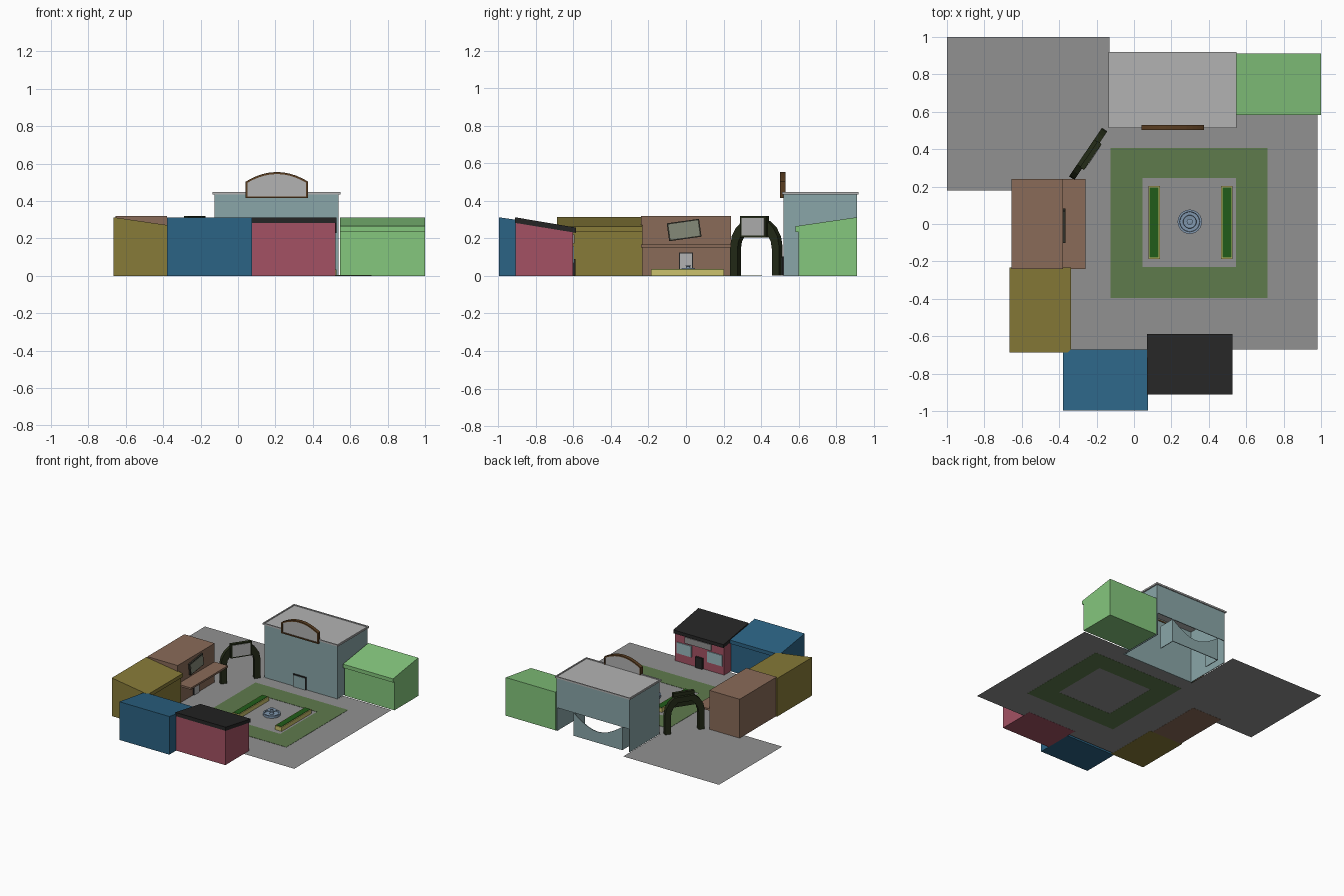
import bpy, bmesh, math
from mathutils import Matrix, Vector

if "Cube" in bpy.data.objects:
    bpy.data.objects.remove(bpy.data.objects["Cube"])

MATS = {}


def paint(ob, rgb):
    if rgb:
        if rgb not in MATS:
            m = bpy.data.materials.new("paint_%d" % len(MATS))
            # display colour to linear
            m.diffuse_color = (*[((c + .055) / 1.055) ** 2.4 for c in rgb], 1)
            m.use_nodes = True
            m.node_tree.nodes["Principled BSDF"].inputs["Base Color"].default_value = m.diffuse_color
            MATS[rgb] = m
        ob.data.materials.append(MATS[rgb])
    return ob


def finish(name, bm, rgb, mat=None):
    bmesh.ops.recalc_face_normals(bm, faces=bm.faces)
    me = bpy.data.meshes.new(name)
    bm.to_mesh(me)
    bm.free()
    ob = bpy.data.objects.new(name, me)
    bpy.context.collection.objects.link(ob)
    if mat:
        ob.matrix_world = mat
    return paint(ob, rgb)


def prism(name, pts, vec, rgb=None, mat=None):
    """Polygon pts (3D) extruded along vec; a zero vec leaves a flat face."""
    bm = bmesh.new()
    f = bm.faces.new([bm.verts.new(p) for p in pts])
    if Vector(vec).length:
        r = bmesh.ops.extrude_face_region(bm, geom=[f], use_keep_orig=True)
        vs = [v for v in r["geom"] if isinstance(v, bmesh.types.BMVert)]
        bmesh.ops.translate(bm, verts=vs, vec=vec)
    return finish(name, bm, rgb, mat)


def box(name, x0, x1, y0, y1, z0, z1, rgb=None, mat=None):
    return prism(name, [(x0, y0, z0), (x1, y0, z0), (x1, y1, z0), (x0, y1, z0)],
                 (0, 0, z1 - z0), rgb, mat)


def lathe(name, prof, loc, rgb, n=24):
    bm = bmesh.new()
    rings = [[bm.verts.new((r * math.cos(2 * math.pi * i / n), r * math.sin(2 * math.pi * i / n), z))
              for i in range(n)] for r, z in prof]
    for a, b in zip(rings, rings[1:]):
        for i in range(n):
            j = (i + 1) % n
            bm.faces.new((a[i], a[j], b[j], b[i]))
    bm.faces.new(rings[0])
    bm.faces.new(rings[-1])
    return finish(name, bm, rgb, Matrix.Translation(loc))


GREY, DARK, PALE = (.57, .57, .57), (.145, .145, .145), (.70, .70, .70)
TEAL, BROWN, OLIVE = (.54, .65, .66), (.54, .42, .345), (.14, .17, .09)
YELLOW, HEDGE, WATER = (.80, .76, .43), (.13, .36, .10), (.50, .59, .68)

# Paving and lawn ring
prism("paving", [(x, y, .001) for x, y in (
    (-.38, -.67), (.98, -.67), (.98, .59), (.54, .59), (.54, .52),
    (-.13, .52), (-.13, 1), (-1, 1), (-1, .18), (-.38, .18))], (0, 0, 0), GREY)
for i, r in enumerate([(-.125, .715, -.395, -.23), (-.125, .715, .245, .405),
                       (-.125, .045, -.23, .245), (.545, .715, -.23, .245)]):
    box("lawn_%d" % i, *r, 0, .003, (.37, .48, .30))


# Lean-to shops: local front faces -y with an eave lip
def shop(name, rgb, x, y, deg):
    prof = [(.018, 0), (.328, 0), (.328, .313), (0, .265), (0, .235), (.018, .235)]
    m = Matrix.Translation((x, y, 0)) @ Matrix.Rotation(math.radians(deg), 4, 'Z')
    prism(name, [(0, a, b) for a, b in prof], (.454, 0, 0), rgb, m)


shop("green_shop", (.52, .78, .49), .545, .583, 0)
shop("blue_shop", (.17, .39, .52), .075, -.67, 180)
shop("mustard_shop", (.53, .48, .22), -.337, -.687, 90)

# Red shop with slanted dark roof
prism("red_shop", [(.075, a, b) for a, b in ((-.91, 0), (-.603, 0), (-.603, .236), (-.91, .288))],
      (.447, 0, 0), (.64, .32, .39))
prism("red_shop_roof", [(.07, a, b) for a, b in ((-.912, .283), (-.912, .313), (-.587, .258), (-.587, .23))],
      (.456, 0, 0), DARK)
for i, x in enumerate((.09, .37)):
    box("shop_window_%d" % i, x, x + .135, -.604, -.596, .07, .16, (.60, .72, .74))
box("shop_sign", .19, .43, -.604, -.594, .172, .222, GREY)
box("shop_door", .265, .328, -.604, -.588, .0015, .09, DARK)

# Brown shop with canopy, tilted sign and door
box("brown_shop", -.655, -.38, -.24, .24, 0, .32, BROWN)
box("canopy", -.38, -.26, -.24, .24, .153, .168, BROWN)
m = Matrix.Translation((-.374, -.01, .245)) @ Matrix.Rotation(math.radians(8), 4, 'X')
box("tilted_sign_frame", -.007, .007, -.087, .087, -.048, .048, (.2, .2, .17), m)
box("tilted_sign_face", .006, .009, -.079, .079, -.041, .041, (.52, .54, .47), m)
box("brown_door_frame", -.381, -.374, -.038, .038, .0015, .126, DARK)
box("brown_door", -.376, -.371, -.031, .031, .0015, .119, PALE)

# Hall shell: front, sides, upper back band and low curved back wall
T = .006
box("hall_front", -.125, .537, .52, .52 + T, 0, .44, TEAL)
box("hall_side_left", -.125, -.125 + T, .52, .912, 0, .44, TEAL)
box("hall_side_right", .537 - T, .537, .52, .912, 0, .44, TEAL)
box("hall_back_band", -.125, .537, .912 - T, .912, .19, .44, TEAL)
curve = [(.385 - .445 * i / 10, .912, .19 - .10 * math.sin(math.pi * i / 10)) for i in range(11)]
prism("hall_back_low", [(-.06, .912, 0), (.385, .912, 0)] + curve, (0, -T, 0), TEAL)
for i, x in enumerate((-.06, .379)):
    box("hall_back_return_%d" % i, x, x + T, .77, .912, 0, .19, TEAL)
box("hall_roof", -.13, .542, .516, .917, .434, .442, PALE)
for i, r in enumerate([(-.135, .547, .512, .522), (-.135, .547, .91, .92),
                       (-.135, -.125, .522, .91), (.537, .547, .522, .91)]):
    box("hall_parapet_%d" % i, *r, .435, .448, PALE)
box("hall_door_frame", .14, .26, .512, .522, .0015, .105, DARK)
box("hall_door", .148, .252, .509, .514, .0015, .097, TEAL)


# Arched hall sign: face with a rim
def arch(w, z0, zs, zt, y):
    n = 14
    top = []
    for i in range(n + 1):
        c = math.cos(math.pi * i / n)
        top.append((.208 + w * c, y, zs + (zt - zs) * (1 - c * c)))
    return [(.208 - w, y, z0), (.208 + w, y, z0)] + top


prism("hall_sign_face", arch(.16, .422, .5, .545, .508), (0, .016, 0), PALE)
out, inn = arch(.167, .415, .503, .555, .502), arch(.156, .425, .498, .544, .502)
for i in range(len(out)):
    j = (i + 1) % len(out)
    prism("hall_sign_rim_%d" % i, [out[i], out[j], inn[j], inn[i]], (0, .028, 0), (.35, .24, .13))

# Gate: flat-sided arch over two legs, with a hanging plate
g = Matrix.Translation((-.245, .375, 0)) @ Matrix.Rotation(math.atan2(.25, .17), 4, 'Z')
outer = [(.157, .0015), (.157, .16), (.147, .212), (.12, .257), (.08, .292)]
inner = [(.111, .0015), (.111, .145), (.104, .185), (.084, .218), (.055, .248)]
mirror = lambda pts: [(-x, z) for x, z in reversed(pts)]
outline = outer + mirror(outer) + [(-x, z) for x, z in inner] + inner[::-1]
prism("gate_arch", [(x, -.017, z) for x, z in outline], (0, .034, 0), OLIVE, g)
box("gate_plate_frame", -.084, .084, -.03, -.004, .205, .32, OLIVE, g)
box("gate_plate", -.072, .072, -.033, -.028, .215, .31, PALE, g)

# Planters with hedges
for i, x in enumerate((.077, .465)):
    box("planter_%d" % i, x, x + .062, -.187, .203, .0015, .034, YELLOW)
    box("hedge_%d" % i, x + .007, x + .055, -.18, .196, .03, .037, HEDGE)

# Tiered fountain
lathe("fountain", [(.065, .0015), (.065, .02), (.054, .02), (.052, .01), (.016, .01), (.012, .03),
                   (.036, .038), (.034, .042), (.012, .039), (.009, .05), (.016, .054), (.006, .056)],
      (.298, .012, 0), WATER)
